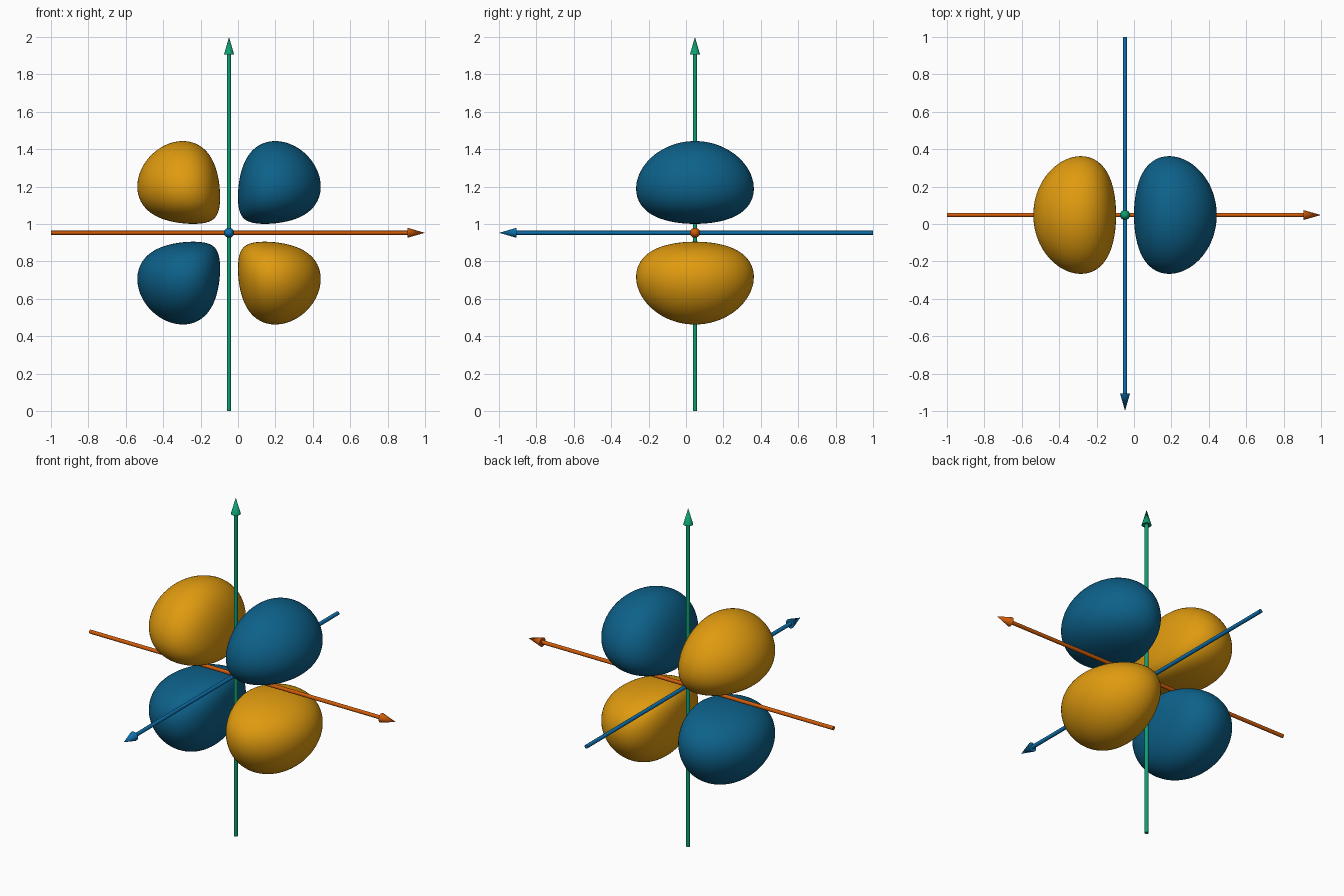
import bpy, bmesh, math
from mathutils import Vector

cube = bpy.data.objects.get("Cube")
if cube:
    bpy.data.objects.remove(cube, do_unlink=True)

CENTRE = Vector((-0.048, 0.048, 0.953))
SHAFT = 0.953           # half length of each axis shaft
TIP = 0.094             # arrow head length
STEEP, LEVEL = 8.1, 0.00449   # falloff and level of the lobe surface


def material(name, rgb):
    # sRGB 0-255 to linear
    col = [((c / 255 + 0.055) / 1.055) ** 2.4 if c > 10 else c / 255 / 12.92 for c in rgb]
    mat = bpy.data.materials.new(name)
    mat.use_nodes = True
    mat.diffuse_color = (*col, 1)
    mat.node_tree.nodes["Principled BSDF"].inputs["Base Color"].default_value = (*col, 1)
    return mat


lobe_blue = material("deep blue", (13, 97, 138))
lobe_gold = material("golden orange", (224, 155, 15))
axis_red = material("burnt orange", (208, 92, 10))
axis_green = material("teal green", (14, 158, 115))
axis_blue = material("axis blue", (14, 112, 172))


def add_object(name, bm, mat, angle):
    bmesh.ops.recalc_face_normals(bm, faces=bm.faces)
    mesh = bpy.data.meshes.new(name)
    bm.to_mesh(mesh)
    bm.free()
    mesh.materials.append(mat)
    obj = bpy.data.objects.new(name, mesh)
    obj.location = CENTRE
    bpy.context.collection.objects.link(obj)
    bpy.ops.object.select_all(action="DESELECT")
    obj.select_set(True)
    bpy.context.view_layer.objects.active = obj
    bpy.ops.object.shade_smooth_by_angle(angle=math.radians(angle))
    return obj


def inside(p):
    if p.x <= 0 or p.z <= 0:
        return False
    return p.x * p.z * math.exp(-STEEP * p.length ** 1.5) > LEVEL


# Lobe: push a ball's points out to a level surface of a two-plane field
def lobe(name, sx, sz, mat):
    bm = bmesh.new()
    bmesh.ops.create_icosphere(bm, subdivisions=5, radius=1)
    core = Vector((0.25, 0, 0.25))
    for v in bm.verts:
        ray, lo, hi = v.co.normalized(), 0.0, 0.8
        for _ in range(20):
            mid = (lo + hi) / 2
            if inside(core + ray * mid):
                lo = mid
            else:
                hi = mid
        p = core + ray * lo
        v.co = (p.x * sx, p.y, p.z * sz)
    add_object(name, bm, mat, 60)


# Axis: thin shaft with a cone head, pointing along the given direction
def axis(name, direction, mat):
    bm = bmesh.new()
    bmesh.ops.create_cone(bm, cap_ends=True, segments=16, radius1=0.011,
                          radius2=0.011, depth=2 * SHAFT)
    head = bmesh.ops.create_cone(bm, cap_ends=True, segments=20, radius1=0.027,
                                 radius2=0.0, depth=TIP)
    bmesh.ops.translate(bm, verts=head["verts"], vec=(0, 0, SHAFT + TIP / 2))
    turn = Vector((0, 0, 1)).rotation_difference(Vector(direction))
    bmesh.ops.rotate(bm, verts=bm.verts, cent=(0, 0, 0), matrix=turn.to_matrix())
    add_object(name, bm, mat, 40)


for side, sx in (("left", 1), ("right", -1)):
    for level, sz in (("upper", 1), ("lower", -1)):
        lobe(f"{level}_{side}_lobe", sx, sz, lobe_blue if sx == sz else lobe_gold)

axis("side_axis", (1, 0, 0), axis_red)
axis("front_axis", (0, -1, 0), axis_blue)
axis("vertical_axis", (0, 0, 1), axis_green)
